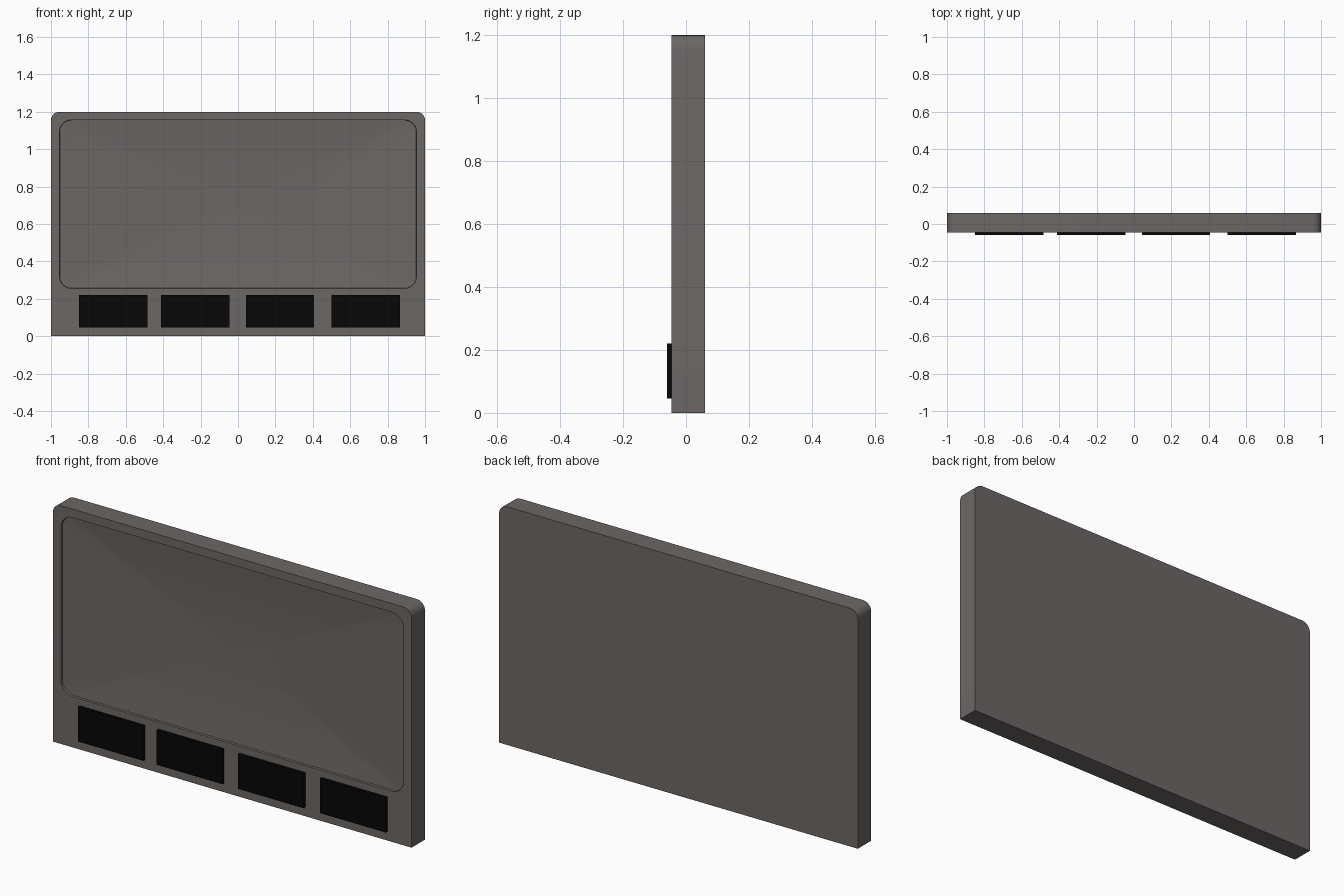
import bpy, bmesh, math

if "Cube" in bpy.data.objects:
    bpy.data.objects.remove(bpy.data.objects["Cube"])


def material(name, col):
    m = bpy.data.materials.new(name)
    m.diffuse_color = (*col, 1)
    m.use_nodes = True
    m.node_tree.nodes["Principled BSDF"].inputs["Base Color"].default_value = m.diffuse_color
    return m


GREY = material("warm_grey", (0.150, 0.137, 0.131))
BLACK = material("black", (0.002, 0.002, 0.002))


def ring(bm, y, x, z0, z1, r_low, r_top, steps=6):
    """Rounded rectangle in the xz plane, always with the same vertex count."""
    verts = []
    for cx, cz, r, start in ((1, z0, r_low, 270), (1, z1, r_top, 0),
                             (-1, z1, r_top, 90), (-1, z0, r_low, 180)):
        px = cx * (x - r)
        pz = cz + r if cz == z0 else cz - r
        for i in range(steps + 1):
            a = math.radians(start + 90 * i / steps)
            verts.append(bm.verts.new((px + r * math.cos(a), y, pz + r * math.sin(a))))
    return verts


def finish(bm, name, mat):
    bmesh.ops.recalc_face_normals(bm, faces=bm.faces)
    me = bpy.data.meshes.new(name)
    bm.to_mesh(me)
    bm.free()
    me.materials.append(mat)
    ob = bpy.data.objects.new(name, me)
    bpy.context.collection.objects.link(ob)
    return ob


# Slab body with a shallow, gently dished recess in the front
bm = bmesh.new()
rings = [ring(bm, 0.06, 0.955, 0.05, 1.157, 0.03, 0.03),
         ring(bm, 0.06, 1, 0, 1.2, 0, 0.045),
         ring(bm, 0.008, 1, 0, 1.2, 0, 0.045),
         ring(bm, -0.046, 1, 0, 1.2, 0, 0.045),
         ring(bm, -0.046, 0.955, 0.255, 1.157, 0.065, 0.065),
         ring(bm, -0.036, 0.953, 0.257, 1.155, 0.063, 0.063)]
for t in (0.85, 0.7, 0.55, 0.4, 0.25, 0.1):
    rings.append(ring(bm, -0.036 + 0.025 * (1 - t * t), 0.953 * t, 0.706 - 0.449 * t,
                      0.706 + 0.449 * t, 0.063 * t, 0.063 * t))
n = len(rings[0])
for a, b in zip(rings, rings[1:]):
    for i in range(n):
        j = (i + 1) % n
        bm.faces.new((a[i], a[j], b[j], b[i]))
bm.faces.new(rings[0])
bm.faces.new(rings[-1])
bmesh.ops.remove_doubles(bm, verts=bm.verts, dist=1e-5)
for f in bm.faces:
    f.smooth = True
body = finish(bm, "panel_body", GREY)
bpy.context.view_layer.objects.active = body
body.select_set(True)
bpy.ops.object.shade_smooth_by_angle(angle=math.radians(40))

# Four black plates along the lower front edge
for k, (x0, x1) in enumerate(((-0.850, -0.485), (-0.411, -0.046),
                              (0.042, 0.407), (0.499, 0.865))):
    bm = bmesh.new()
    bmesh.ops.create_cube(bm, size=1)
    for v in bm.verts:
        v.co = ((x0 + x1) / 2 + v.co.x * (x1 - x0),
                -0.052 + v.co.y * 0.016, 0.133 + v.co.z * 0.175)
    finish(bm, f"black_plate_{k + 1}", BLACK)
